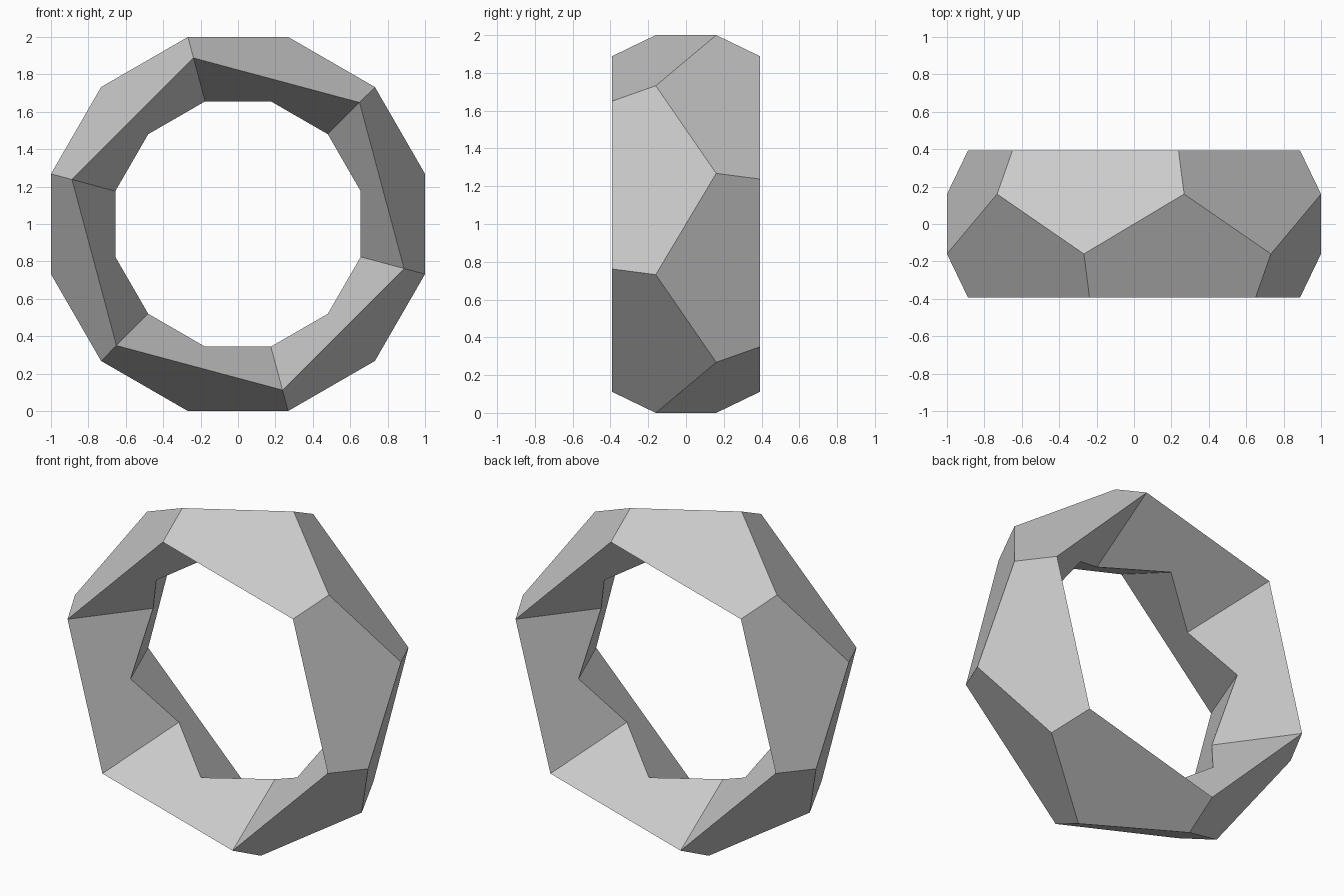
import bpy, bmesh
from math import radians, cos, sin

if "Cube" in bpy.data.objects:
    bpy.data.objects.remove(bpy.data.objects["Cube"])

R_OUT = 1 / cos(radians(15))   # outer zigzag radius
R_RIM, R_IN = 0.919, 0.679     # sharp rim hexagons, inner zigzag
Y_OUT, Y_RIM, Y_IN = 0.16, 0.393, -0.11

bm = bmesh.new()

def point(i, r, y):
    a = radians(45 + 30 * i)
    side = -1 if i % 2 == 0 else 1   # even stations lean front, odd lean back
    return bm.verts.new((r * cos(a), side * y, 1 + r * sin(a)))

outer = [point(i, R_OUT, Y_OUT) for i in range(12)]
rim = [point(i, R_RIM, Y_RIM) for i in range(12)]
inner = [point(i, R_IN, Y_IN) for i in range(12)]

# Interlocking pentagons, outside and inside the ring
for i in range(12):
    j, k = (i + 1) % 12, (i + 2) % 12
    for loop in (outer, inner):
        bm.faces.new((rim[i], loop[i], loop[j], loop[k], rim[k]))
bmesh.ops.recalc_face_normals(bm, faces=bm.faces)

mesh = bpy.data.meshes.new("faceted_ring")
bm.to_mesh(mesh)
bm.free()
ring = bpy.data.objects.new("faceted_ring", mesh)
bpy.context.collection.objects.link(ring)
